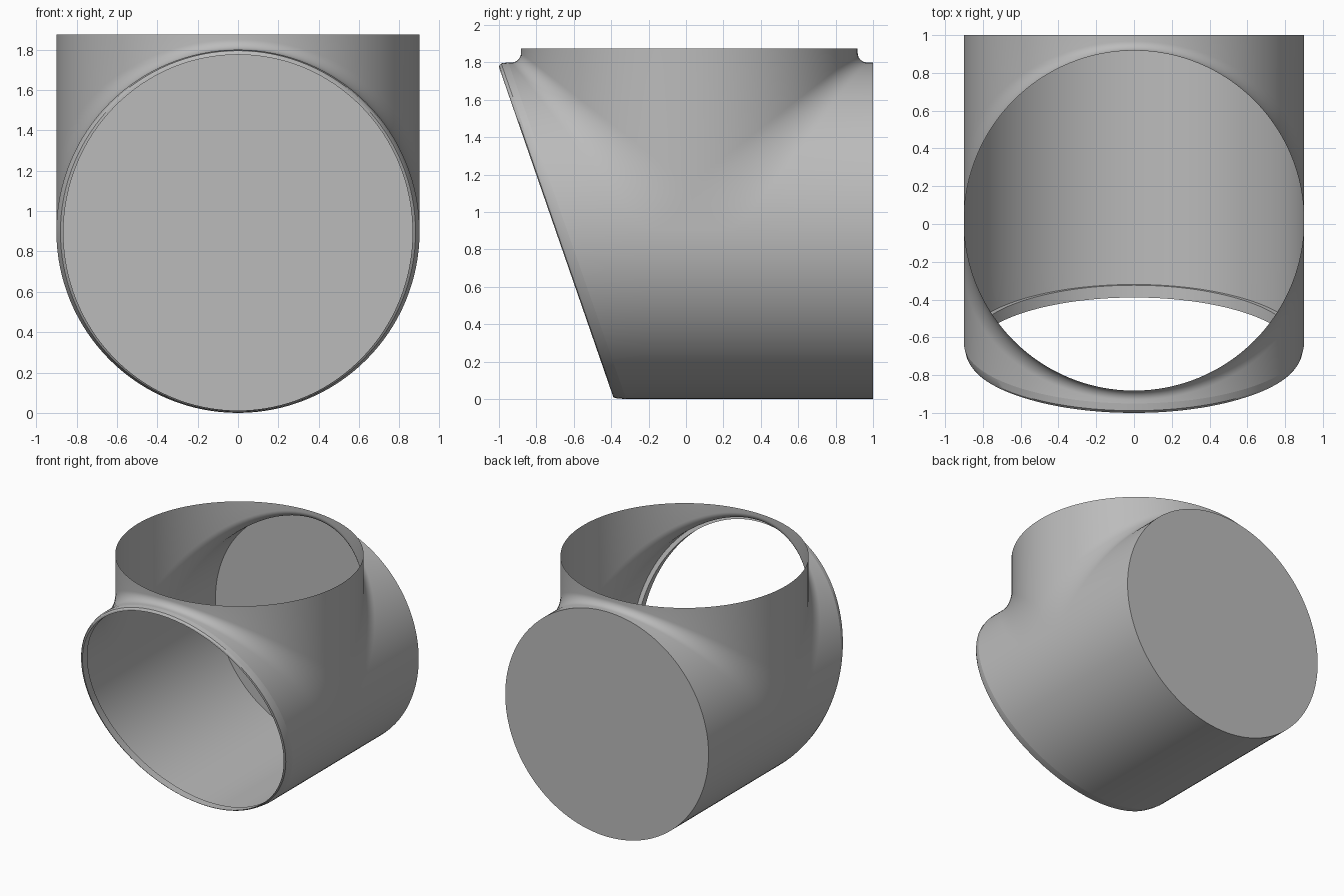
import bpy, bmesh, math

if "Cube" in bpy.data.objects:
    bpy.data.objects.remove(bpy.data.objects["Cube"])

R, ZC, YC = 0.90, 0.90, 0.018      # pipe radius, run axis height, branch axis y
TOP, BACK = 1.875, 1.0
N, ARC = 64, 10                    # slices across x, fillet steps

grey = bpy.data.materials.new("plain grey")
grey.diffuse_color = (0.5, 0.5, 0.5, 1)
grey.use_nodes = True
grey.node_tree.nodes["Principled BSDF"].inputs["Base Color"].default_value = grey.diffuse_color


def front_y(z):
    """Slanted mouth of the horizontal run."""
    return -0.32 - 0.35 * z


def finish(name, bm, angle=35):
    bmesh.ops.remove_doubles(bm, verts=bm.verts, dist=1e-5)
    bmesh.ops.recalc_face_normals(bm, faces=bm.faces)
    me = bpy.data.meshes.new(name)
    bm.to_mesh(me)
    bm.free()
    ob = bpy.data.objects.new(name, me)
    me.materials.append(grey)
    bpy.context.collection.objects.link(ob)
    bpy.ops.object.select_all(action='DESELECT')
    ob.select_set(True)
    bpy.context.view_layer.objects.active = ob
    bpy.ops.object.shade_smooth_by_angle(angle=math.radians(angle))
    return ob


def skin(bm, rows, closed=False):
    """Quads between neighbouring rows of vertices, skipping collapsed ones."""
    for a, b in zip(rows, rows[1:]):
        n = len(a)
        for j in range(n if closed else n - 1):
            k = (j + 1) % n
            bm.faces.new((a[j], a[k], b[k], b[j]))


def corner(x, side):
    """Lengthwise profile: mouth, fillet, then up the branch to its rim."""
    h = math.sqrt(max(R * R - x * x, 0))
    r = 0.25 - 0.2 * h / R
    end = front_y(ZC + h) if side < 0 else BACK
    pts = [(x, end, ZC + h)]
    for i in range(ARC + 1):
        t = math.pi / 2 * i / ARC
        pts.append((x, YC + side * (h + r - r * math.sin(t)), ZC + h + r - r * math.cos(t)))
    pts.append((x, YC + side * h, TOP))
    return pts


# Tee body: lower trough, two filleted upper corners, flat cheeks
bm = bmesh.new()
xs = [-R * math.cos(math.pi * i / N) for i in range(N + 1)]
xs[N // 2] = 0.0
for side in (-1, 1):
    skin(bm, [[bm.verts.new(p) for p in corner(x, side)] for x in xs])
rows = []
for x in xs:
    z = ZC - math.sqrt(max(R * R - x * x, 0))
    ends = (front_y(z), YC - 0.25, YC + 0.25, BACK)
    rows.append([bm.verts.new((x, y, z)) for y in ends])
skin(bm, rows)
for x in (-R, R):
    arc = corner(x, -1)[1:-1] + corner(x, 1)[1:-2][::-1]
    bm.faces.new([bm.verts.new(p) for p in arc])
finish("tee_body", bm)

# Closed back end of the run
bm = bmesh.new()
bm.faces.new([bm.verts.new((R * math.sin(2 * math.pi * i / (2 * N)), BACK,
                            ZC + R * math.cos(2 * math.pi * i / (2 * N))))
              for i in range(2 * N)])
finish("back_cap", bm)

# Stepped lip around the slanted mouth: (x radius, low z, high z, y at z=0, slope)
bm = bmesh.new()
sections = [(0.90, 0.0, 1.80, -0.32, -0.35),
            (0.89, 0.003, 1.795, -0.36, -0.35),
            (0.88, 0.006, 1.785, -0.38, -0.346),
            (0.865, 0.012, 1.775, -0.385, -0.3465),
            (0.865, 0.012, 1.775, -0.32, -0.35),
            (0.90, 0.0, 1.80, -0.32, -0.35)]
rings = []
for rx, lo, hi, y0, slope in sections:
    ring = []
    for i in range(2 * N):
        a = math.pi * i / N
        z = (lo + hi) / 2 + (hi - lo) / 2 * math.cos(a)
        ring.append(bm.verts.new((rx * math.sin(a), y0 + slope * z, z)))
    rings.append(ring)
skin(bm, rings, closed=True)
finish("mouth_lip", bm, 30)
